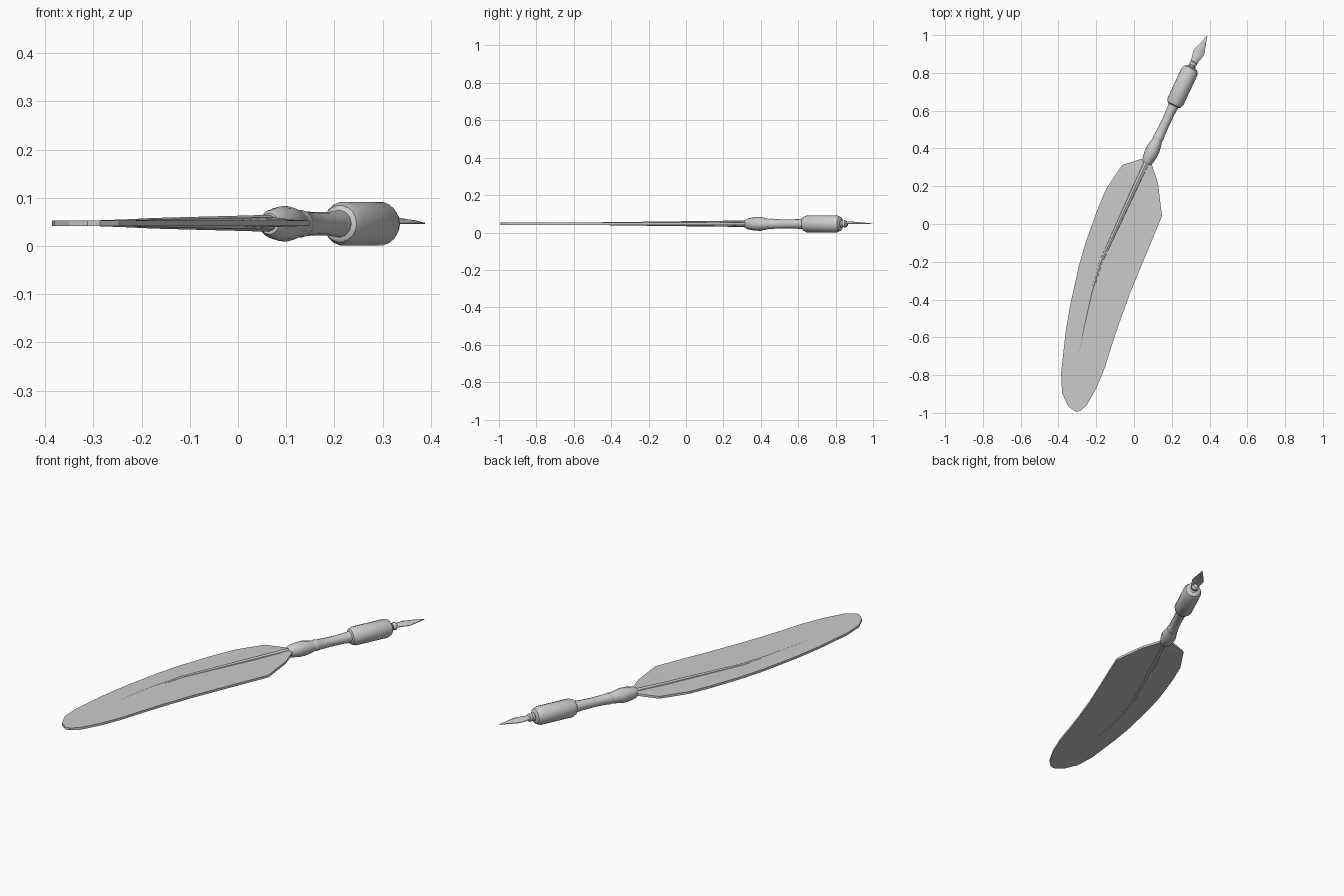
import bpy, bmesh, math
from mathutils import Vector

if "Cube" in bpy.data.objects:
    bpy.data.objects.remove(bpy.data.objects["Cube"])

ZC = 0.046                                  # height of the pen axis
START = Vector((0.07, 0.33, ZC))            # where the quill leaves the feather
AXIS = Vector((0.425, 0.905, 0)).normalized()
SIDE = Vector((AXIS.y, -AXIS.x, 0))
UP = Vector((0, 0, 1))


def finish(name, bm, smooth=None):
    bmesh.ops.remove_doubles(bm, verts=bm.verts, dist=1e-5)
    bmesh.ops.recalc_face_normals(bm, faces=bm.faces)
    me = bpy.data.meshes.new(name)
    bm.to_mesh(me)
    bm.free()
    ob = bpy.data.objects.new(name, me)
    bpy.context.collection.objects.link(ob)
    if smooth:
        bpy.ops.object.select_all(action='DESELECT')
        bpy.context.view_layer.objects.active = ob
        ob.select_set(True)
        bpy.ops.object.shade_smooth_by_angle(angle=math.radians(smooth))
    return ob


def skin(bm, rings):
    """Join closed rings of points and cap both ends."""
    rings = [[bm.verts.new(p) for p in ring] for ring in rings]
    n = len(rings[0])
    for a, b in zip(rings, rings[1:]):
        for i in range(n):
            j = (i + 1) % n
            bm.faces.new((a[i], a[j], b[j], b[i]))
    bm.faces.new(rings[0])
    bm.faces.new(rings[-1])


def lathe(name, profile, sides):
    """Turn (distance along pen, radius) pairs about the pen axis."""
    bm = bmesh.new()
    angles = [2 * math.pi * i / sides for i in range(sides)]
    skin(bm, [[START + AXIS * t + (SIDE * math.cos(a) + UP * math.sin(a)) * r
               for a in angles] for t, r in profile])
    return finish(name, bm, 35)


# Quill parts: bulb, shaft, grip and nib holder
lathe("bulb", [(-0.012, 0.022), (0.0, 0.029), (0.04, 0.036), (0.075, 0.037),
               (0.115, 0.029), (0.135, 0.025)], 12)
lathe("shaft", [(0.125, 0.026), (0.142, 0.029), (0.152, 0.026), (0.22, 0.024),
                (0.29, 0.025), (0.345, 0.030)], 12)
lathe("grip", [(0.328, 0.030), (0.333, 0.038), (0.352, 0.046), (0.525, 0.046),
               (0.545, 0.038), (0.552, 0.027)], 18)
lathe("nib_holder", [(0.545, 0.017), (0.556, 0.022), (0.563, 0.016), (0.570, 0.020),
                     (0.580, 0.019), (0.588, 0.010)], 12)

# Nib: thin arched leaf, closed rings across the pen axis
bm = bmesh.new()
rings = []
for t, half, arch in [(0.565, 0.017, 0.010), (0.60, 0.022, 0.011), (0.638, 0.031, 0.009),
                      (0.68, 0.019, 0.006), (0.71, 0.009, 0.003), (0.738, 0.001, 0.0)]:
    us = [-1, -0.5, 0, 0.5, 1]
    top = [START + AXIS * t + SIDE * (u * half + 0.004 * (t - 0.565) / 0.17)
           + UP * (0.002 + arch * (1 - u * u)) for u in us]
    rings.append(top + [p - UP * 0.003 for p in reversed(top)])
skin(bm, rings)
finish("nib", bm, 40)

# Feather rows from base to tip: spine x y, left edge x y, right edge x y
ROWS = [
    (0.068, 0.335, 0.037, 0.344, 0.090, 0.328),
    (0.040, 0.270, -0.063, 0.312, 0.127, 0.217),
    (-0.006, 0.170, -0.148, 0.185, 0.148, 0.042),
    (-0.065, 0.040, -0.196, 0.070, 0.100, -0.075),
    (-0.125, -0.090, -0.260, -0.110, 0.032, -0.238),
    (-0.175, -0.200, -0.295, -0.235, -0.022, -0.370),
    (-0.225, -0.370, -0.340, -0.440, -0.074, -0.513),
    (-0.265, -0.550, -0.363, -0.580, -0.115, -0.635),
    (-0.300, -0.750, -0.386, -0.790, -0.153, -0.757),
    (-0.304, -0.870, -0.381, -0.894, -0.196, -0.862),
    (-0.301, -0.950, -0.350, -0.963, -0.249, -0.958),
    (-0.298, -0.993, -0.312, -0.992, -0.286, -0.990)]
bm = bmesh.new()
rings = []
for k, (sx, sy, lx, ly, rx, ry) in enumerate(ROWS):
    mid = 0.013 if k == 0 else 0.009 if k == 1 else 0.006
    row = [(lx, ly, 0.006), (sx, sy, mid), (rx, ry, 0.006)]
    rings.append([(x, y, ZC + 0.001 + h) for x, y, h in row]
                 + [(x, y, ZC + 0.001 - h) for x, y, h in reversed(row)])
skin(bm, rings)
finish("feather_vane", bm)

# Rachis: tapering rib along the feather's spine, thinning into the vane
bm = bmesh.new()
SPINE = [(0.078, 0.350, 0.018), (-0.006, 0.170, 0.0155), (-0.065, 0.040, 0.014),
         (-0.175, -0.200, 0.011), (-0.225, -0.370, 0.0085), (-0.265, -0.550, 0.007),
         (-0.304, -0.760, 0.0055)]
rings = []
for i, (x, y, r) in enumerate(SPINE):
    a, b = SPINE[max(i - 1, 0)], SPINE[min(i + 1, len(SPINE) - 1)]
    d = Vector((b[0] - a[0], b[1] - a[1], 0)).normalized()
    side = Vector((d.y, -d.x, 0))
    rings.append([Vector((x, y, ZC + 0.001)) + side * r * math.cos(q * math.pi / 4)
                  + UP * r * math.sin(q * math.pi / 4) for q in range(8)])
skin(bm, rings)
finish("feather_rachis", bm, 30)
